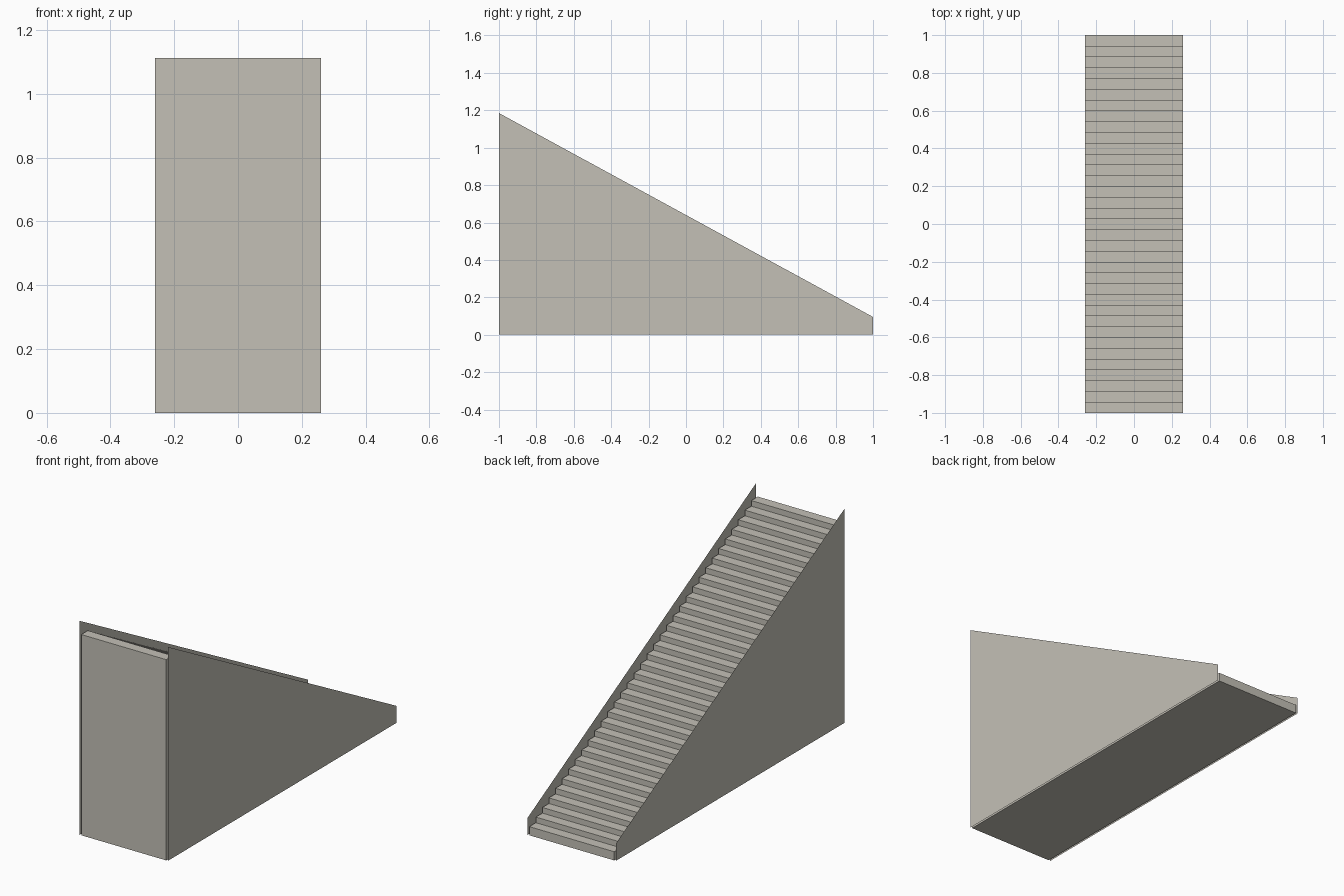
import bpy

if "Cube" in bpy.data.objects:
    bpy.data.objects.remove(bpy.data.objects["Cube"])

STEPS = 35
HALF_W = 0.26      # half width of the steps
PANEL_X = 0.27     # side panels stand just clear of the steps
FIRST, TOP = 0.048, 1.112
RUN = 2.0 / STEPS
RISE = (TOP - FIRST) / (STEPS - 1)

stone = bpy.data.materials.new("warm grey")
stone.diffuse_color = (0.55, 0.53, 0.47, 1.0)
stone.use_nodes = True
stone.node_tree.nodes["Principled BSDF"].inputs["Base Color"].default_value = stone.diffuse_color


def make_object(name, verts, faces):
    mesh = bpy.data.meshes.new(name)
    mesh.from_pydata(verts, [], faces)
    mesh.materials.append(stone)
    mesh.update()
    obj = bpy.data.objects.new(name, mesh)
    bpy.context.collection.objects.link(obj)
    return obj


# Stair profile in (y, z), climbing from the back towards the front
profile = [(-1.0, 0.0), (1.0, 0.0)]
for i in range(STEPS):
    z = FIRST + i * RISE
    profile += [(1.0 - i * RUN, z), (1.0 - (i + 1) * RUN, z)]

# Solid flight of steps: the profile extruded across x
n = len(profile)
verts = [(x, y, z) for x in (HALF_W, -HALF_W) for y, z in profile]
faces = [tuple(range(n)), tuple(reversed(range(n, 2 * n)))]
for i in range(n):
    j = (i + 1) % n
    faces.append((j, i, i + n, j + n))
make_object("steps", verts, faces)

# Paper-thin sloped side panels
for name, side in (("right_panel", 1), ("left_panel", -1)):
    outline = [(-1.0, 0.0), (1.0, 0.0), (1.0, 0.095), (-1.0, 1.185)]
    order = (0, 1, 2, 3) if side > 0 else (3, 2, 1, 0)
    make_object(name, [(side * PANEL_X, y, z) for y, z in outline], [order])
